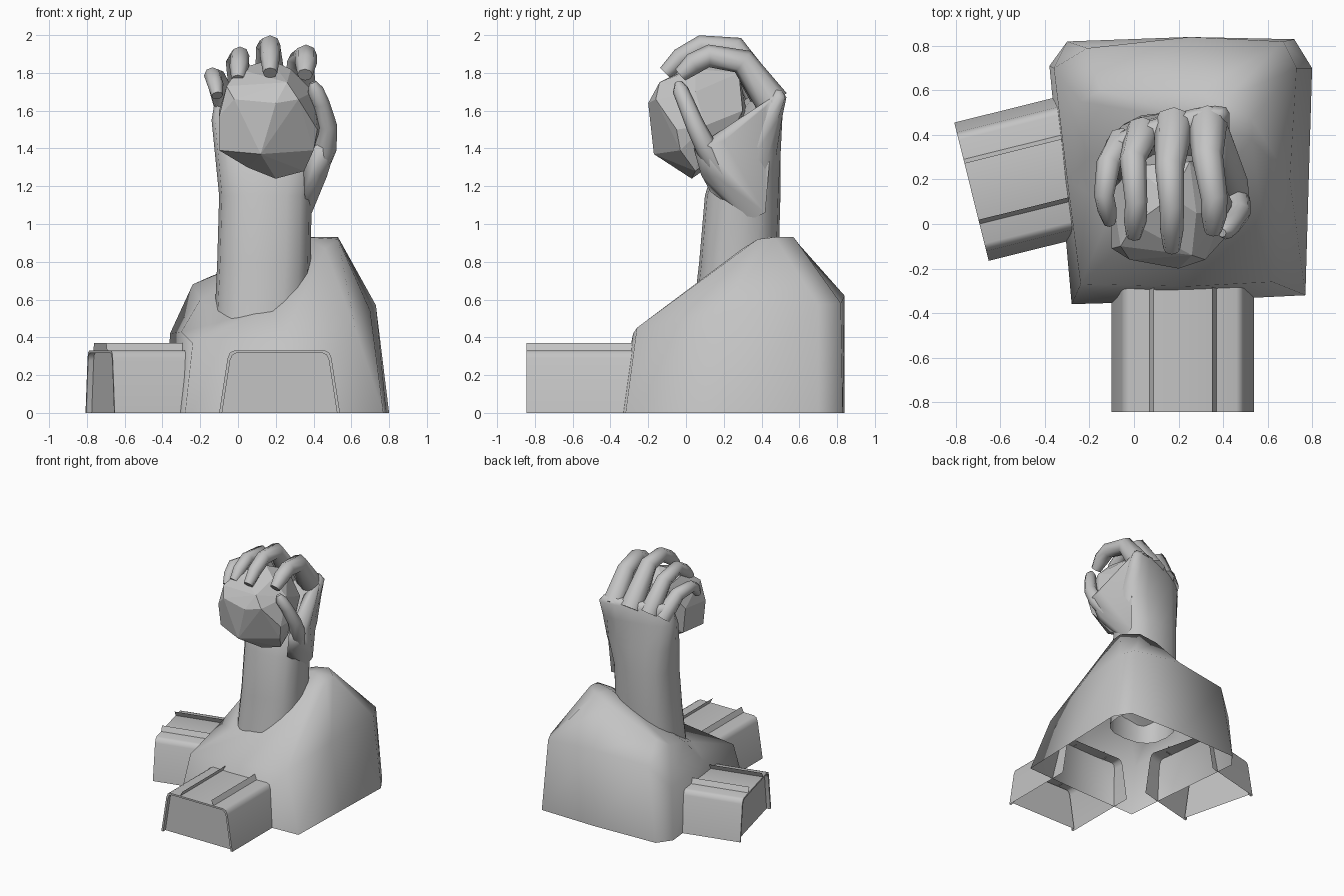
import bpy, bmesh, math
from mathutils import Vector, Matrix

if "Cube" in bpy.data.objects:
    bpy.data.objects.remove(bpy.data.objects["Cube"])

grey = bpy.data.materials.new("stone grey")
grey.diffuse_color = (0.55, 0.55, 0.55, 1)
grey.use_nodes = True
grey.node_tree.nodes["Principled BSDF"].inputs["Base Color"].default_value = grey.diffuse_color


def finish(bm, name, angle=None):
    bmesh.ops.recalc_face_normals(bm, faces=bm.faces)
    me = bpy.data.meshes.new(name)
    bm.to_mesh(me)
    bm.free()
    ob = bpy.data.objects.new(name, me)
    bpy.context.collection.objects.link(ob)
    me.materials.append(grey)
    if angle:
        bpy.ops.object.select_all(action='DESELECT')
        ob.select_set(True)
        bpy.context.view_layer.objects.active = ob
        bpy.ops.object.shade_smooth_by_angle(angle=math.radians(angle))
    return ob


def bridge(bm, a, b, closed=True):
    n = len(a)
    for i in range(n if closed else n - 1):
        j = (i + 1) % n
        bm.faces.new((a[i], a[j], b[j], b[i]))


def loft(name, rings, angle, start=False, end=False, tip=None):
    bm = bmesh.new()
    loops = [[bm.verts.new(p) for p in r] for r in rings]
    for a, b in zip(loops, loops[1:]):
        bridge(bm, a, b)
    if start:
        bm.faces.new(loops[0][::-1])
    if end:
        bm.faces.new(loops[-1])
    if tip:
        c = bm.verts.new(tip)
        top = loops[-1]
        for i in range(len(top)):
            bm.faces.new((top[i], top[(i + 1) % len(top)], c))
    return finish(bm, name, angle)


def hull(name, pts, angle=None):
    bm = bmesh.new()
    vs = [bm.verts.new(p) for p in pts]
    bmesh.ops.convex_hull(bm, input=vs)
    loose = [v for v in bm.verts if not v.link_faces]
    bmesh.ops.delete(bm, geom=loose, context='VERTS')
    return finish(bm, name, angle)


def finger(name, path, radii, sides=8):
    pts = [Vector(p) for p in path]
    rings = []
    for i, p in enumerate(pts):
        t = (pts[min(i + 1, len(pts) - 1)] - pts[max(i - 1, 0)]).normalized()
        s = Vector((1, 0, 0))
        s = (s - t * s.dot(t)).normalized()
        u = t.cross(s)
        rings.append([p + radii[i] * (s * math.cos(k * math.tau / sides) + u * math.sin(k * math.tau / sides))
                      for k in range(sides)])
    return loft(name, rings, 60, True, True)


# Rocky mound, open underneath
loft("mound", [
    [(-.28, -.36, 0), (.25, -.345, 0), (.77, -.32, 0), (.785, .2, 0), (.8, .7, 0),
     (.72, .83, 0), (.25, .84, 0), (-.3, .82, 0), (-.38, .71, 0), (-.33, .2, 0)],
    [(-.24, -.27, .37), (.25, -.28, .42), (.62, -.26, .45), (.70, .2, .54), (.73, .7, .57),
     (.67, .82, .58), (.25, .84, .62), (-.21, .79, .59), (-.36, .7, .42), (-.3, .2, .43)],
    [(-.1, .06, .48), (.17, .11, .56), (.46, .30, .87), (.53, .38, .92), (.53, .47, .93),
     (.42, .57, .93), (.28, .6, .89), (-.15, .6, .72), (-.24, .55, .68), (-.2, .3, .6)],
], 85, tip=(.36, .45, .93))

# Forearm and palm: rounded rings given as z, x range, y range, skew of the knuckle line
rings = []
for z, x0, x1, y0, y1, skew in [
        (.36, -.13, .36, .02, .45, 0), (.8, -.11, .385, .07, .49, 0), (1.15, -.10, .39, .10, .50, 0),
        (1.35, -.12, .43, .16, .50, .08), (1.55, -.14, .43, .27, .49, .2), (1.67, -.12, .43, .35, .49, .28),
        (1.71, -.09, .40, .37, .47, .28)]:
    ring = []
    for k in range(16):
        a = k * math.tau / 16
        c, s = math.cos(a), math.sin(a)
        dx = (x1 - x0) / 2 * math.copysign(abs(c) ** .8, c)
        dy = (y1 - y0) / 2 * math.copysign(abs(s) ** .8, s)
        ring.append(((x0 + x1) / 2 + dx, (y0 + y1) / 2 + dy + skew * dx, z))
    rings.append(ring)
loft("forearm_and_palm", rings, 70, end=True)

# Fingers curled over the rock
finger("little_finger", [(-.05, .37, 1.60), (-.115, .27, 1.77), (-.135, .13, 1.785), (-.12, .06, 1.74),
                         (-.11, .01, 1.68)], [.07, .055, .045, .043, .03])
finger("ring_finger", [(.04, .41, 1.63), (-.005, .29, 1.86), (.01, .10, 1.89), (.005, .01, 1.83),
                       (.0, -.05, 1.765)], [.08, .06, .05, .05, .035])
finger("middle_finger", [(.18, .45, 1.64), (.16, .25, 1.935), (.17, .08, 1.945), (.17, -.03, 1.88),
                         (.17, -.11, 1.80)], [.09, .065, .055, .052, .038])
finger("index_finger", [(.33, .46, 1.64), (.33, .30, 1.86), (.36, .12, 1.89), (.36, .04, 1.85),
                        (.355, -.03, 1.79)], [.09, .07, .06, .058, .04])

# Thumb with its broad base
hull("thumb_base", [(.375, .34, 1.02), (.35, .13, 1.17), (.42, .08, 1.26), (.47, .16, 1.25), (.52, .1, 1.41),
                    (.43, .04, 1.40), (.51, .2, 1.44), (.43, .42, 1.62), (.41, .47, 1.68), (.38, .42, 1.06),
                    (.34, .38, 1.6), (.45, .3, 1.3)], 80)
finger("thumb", [(.41, .2, 1.25), (.465, .11, 1.40), (.475, .05, 1.52), (.44, 0, 1.64), (.41, -.03, 1.71),
                 (.395, -.04, 1.75)], [.05, .058, .05, .045, .042, .02])

# Faceted rock held in the hand
hull("held_rock", [
    (.12, -.17, 1.37), (-.1, -.08, 1.39), (-.1, -.11, 1.57), (-.02, -.16, 1.66), (.2, -.2, 1.64),
    (.32, -.16, 1.66), (.42, -.05, 1.5), (.4, -.03, 1.39), (.35, .05, 1.28), (.2, .03, 1.24),
    (.05, 0, 1.3), (-.06, -.1, 1.73), (.26, -.14, 1.75), (0, .0, 1.82), (.17, .12, 1.87),
    (.28, .05, 1.82), (.4, .05, 1.7), (.44, .1, 1.52), (.25, .28, 1.8), (0, .26, 1.78),
    (-.1, .15, 1.6), (.1, .32, 1.6), (.35, .3, 1.6), (-.08, .15, 1.4), (.15, .26, 1.4), (.36, .2, 1.4)])


# Two block arms: hollow trough with a recessed end panel and two thin rails on top
def block(name, x, y, turn, length):
    place = Matrix.Translation((x, y, 0)) @ Matrix.Rotation(turn, 4, 'Z')
    outer = [(-.32, 0), (-.275, .29), (-.262, .32), (-.24, .33), (.24, .33), (.262, .32), (.275, .29), (.32, 0)]
    inner = [(px * .95, pz * .96) for px, pz in outer]
    bm = bmesh.new()
    back, front, rim, panel = [[bm.verts.new(place @ Vector((px, d, pz))) for px, pz in prof]
                               for prof, d in ((outer, length), (outer, 0), (inner, 0), (inner, .03))]
    bridge(bm, back, front, False)
    bridge(bm, front, rim, False)
    bridge(bm, rim, panel, False)
    bm.faces.new(panel)
    finish(bm, name, 80)
    for side, label in ((-1, "left"), (1, "right")):
        bm = bmesh.new()
        lo, hi = [[bm.verts.new(place @ Vector((side * px, d, pz))) for d in (0, length - .04)]
                  for px, pz in ((.152, .325), (.13, .37))]
        bridge(bm, lo, hi, False)
        finish(bm, name + "_rail_" + label)


block("front_block", .22, -.845, 0, .64)
block("side_block", -.73, .145, math.radians(-76), .52)
